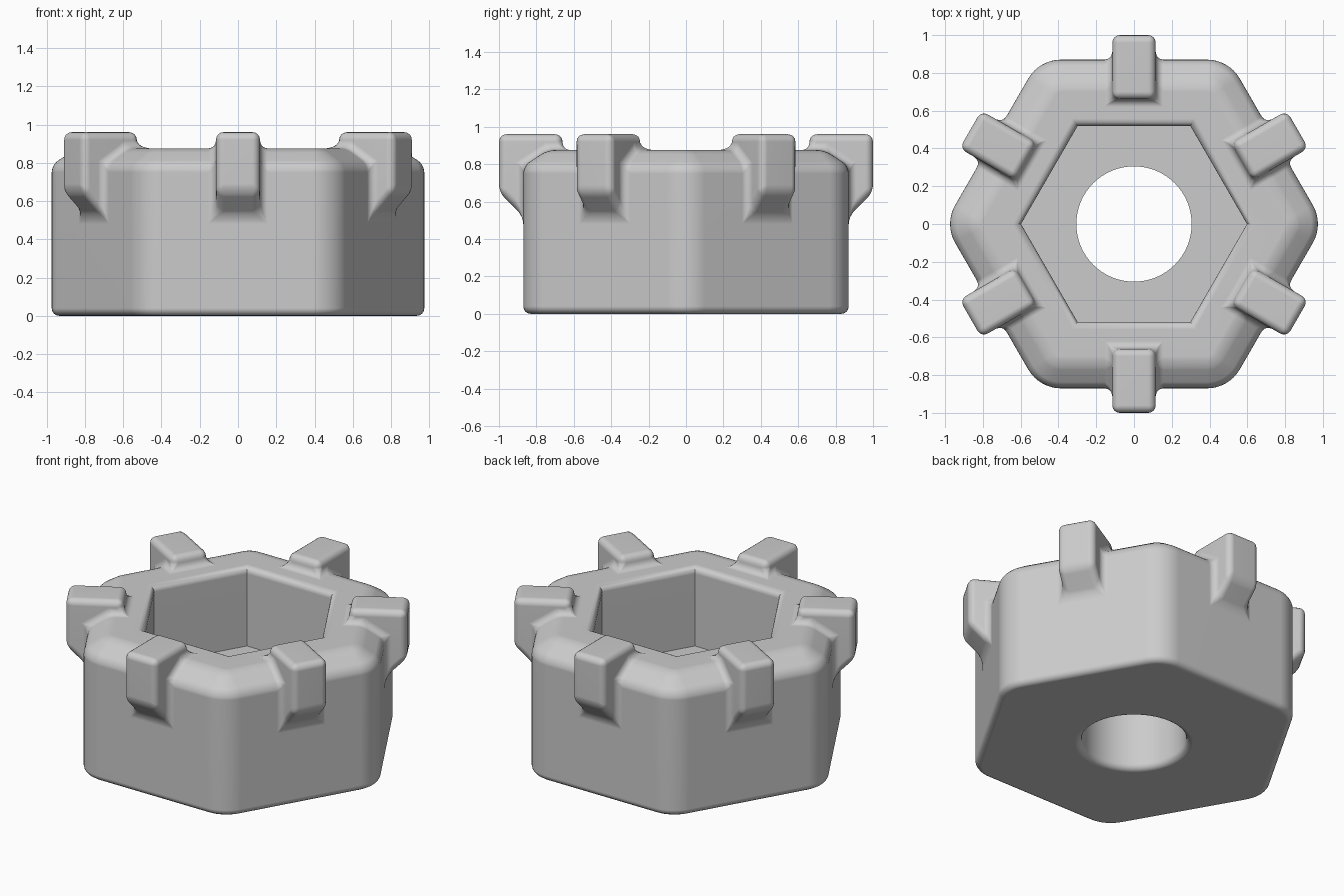
import bpy
import bmesh
from math import cos, sin, pi, radians
from mathutils import Matrix

cube = bpy.data.objects.get("Cube")
if cube:
    bpy.data.objects.remove(cube, do_unlink=True)

grey = bpy.data.materials.new("plain grey")
grey.use_nodes = True
grey.diffuse_color = (0.6, 0.6, 0.6, 1)
grey.node_tree.nodes["Principled BSDF"].inputs["Base Color"].default_value = (0.6, 0.6, 0.6, 1)


def add_loft(bm, rings):
    """Skin a stack of equal-length rings and cap both ends."""
    loops = [[bm.verts.new(p) for p in ring] for ring in rings]
    for low, high in zip(loops, loops[1:]):
        for i in range(len(low)):
            j = (i + 1) % len(low)
            bm.faces.new((low[i], low[j], high[j], high[i]))
    bm.faces.new(loops[0][::-1])
    bm.faces.new(loops[-1])


def make_object(name, bm):
    bmesh.ops.recalc_face_normals(bm, faces=bm.faces[:])
    mesh = bpy.data.meshes.new(name)
    bm.to_mesh(mesh)
    bm.free()
    mesh.materials.append(grey)
    obj = bpy.data.objects.new(name, mesh)
    bpy.context.collection.objects.link(obj)
    return obj


def loft(name, rings):
    bm = bmesh.new()
    add_loft(bm, rings)
    return make_object(name, bm)


def polygon(sides, apothem, z):
    r = apothem / cos(pi / sides)
    return [(r * cos(2 * pi * i / sides), r * sin(2 * pi * i / sides), z) for i in range(sides)]


def rounded_hexagon(radius, z, core=0.67, steps=8):
    """Hexagon with corners rounded about a fixed core hexagon."""
    r = core / cos(pi / 6)
    ring = []
    for k in range(6):
        for s in range(steps + 1):
            a = k * pi / 3 + (s / steps - 0.5) * pi / 3
            ring.append((r * cos(k * pi / 3) + radius * cos(a),
                         r * sin(k * pi / 3) + radius * sin(a), z))
    return ring


def fillet(sides, apothem, z_wall, direction, size=0.04, steps=5):
    """Rings that flare a cutter outwards to round the rim it leaves."""
    angles = [pi / 2 * s / steps for s in range(steps + 1)]
    return [polygon(sides, apothem + size * (1 - cos(a)), z_wall + direction * size * sin(a))
            for a in angles]


TOP = 0.875

# Hexagonal body with a sloping shoulder
body = loft("hexagonal_body", [rounded_hexagon(0.2, 0), rounded_hexagon(0.2, 0.79),
                               rounded_hexagon(0.07, TOP)])

# Six lugs, one on the middle of each side
lug_profile = [(0.66, 0.6), (0.66, 0.96), (1, 0.96), (1, 0.65), (0.8, 0.45)]
bm = bmesh.new()
for k in range(6):
    turn = Matrix.Rotation(radians(30 + 60 * k), 3, 'Z')
    add_loft(bm, [[turn @ Matrix.Translation((r, y, z)).to_translation() for r, z in lug_profile]
                  for y in (-0.115, 0.115)])
lugs = make_object("lugs", bm)

# Hexagonal pocket and round bore, each with a rounded rim
pocket = loft("pocket_cutter", [polygon(6, 0.518, 0.37)] + fillet(6, 0.518, TOP - 0.04, 1)
              + [polygon(6, 0.558, 1.2)])
bore = loft("bore_cutter", [polygon(64, 0.345, -0.2)] + fillet(64, 0.305, 0.04, -1)[::-1]
            + [polygon(64, 0.305, 0.6)])


def boolean(tool, operation):
    mod = body.modifiers.new(tool.name, 'BOOLEAN')
    mod.object = tool
    mod.operation = operation
    mod.solver = 'EXACT'
    tool.hide_render = True


# Join the lugs, round every outer edge, then cut the openings
boolean(lugs, 'UNION')
bevel = body.modifiers.new("rounded edges", 'BEVEL')
bevel.width = 0.04
bevel.segments = 4
bevel.limit_method = 'ANGLE'
bevel.angle_limit = radians(20)
bevel.use_clamp_overlap = False
boolean(pocket, 'DIFFERENCE')
boolean(bore, 'DIFFERENCE')

for obj in bpy.context.selected_objects:
    obj.select_set(False)
bpy.context.view_layer.objects.active = body
body.select_set(True)
for mod in list(body.modifiers):
    bpy.ops.object.modifier_apply(modifier=mod.name)
for tool in (lugs, pocket, bore):
    bpy.data.objects.remove(tool, do_unlink=True)

# Smooth fillets with flat main faces
bpy.ops.object.shade_smooth_by_angle(angle=radians(35))
weighted = body.modifiers.new("weighted normals", 'WEIGHTED_NORMAL')
weighted.keep_sharp = True
